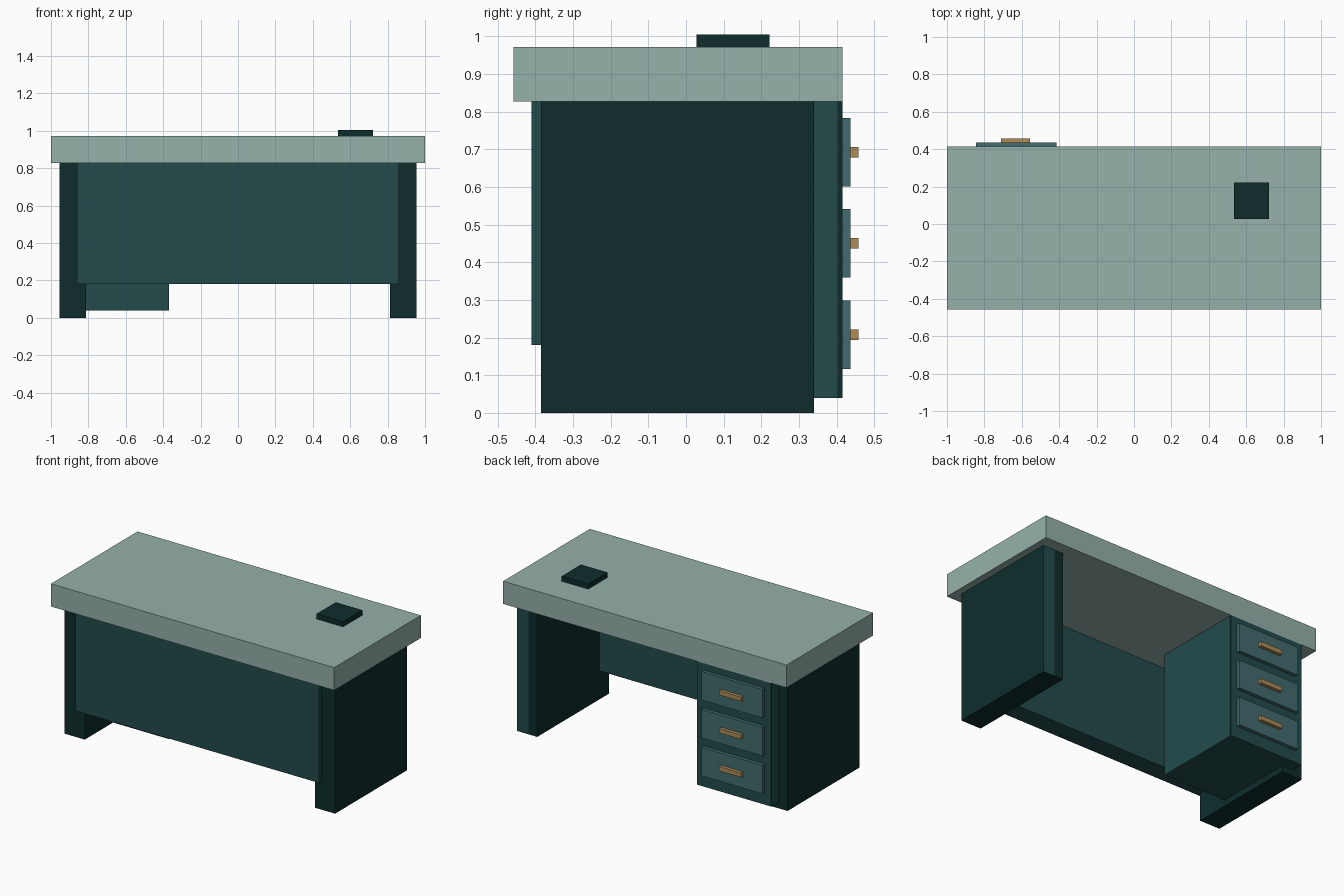
import bpy, bmesh

if "Cube" in bpy.data.objects:
    bpy.data.objects.remove(bpy.data.objects["Cube"])


def linear(c):
    c /= 255
    return c / 12.92 if c <= 0.04045 else ((c + 0.055) / 1.055) ** 2.4


def material(name, r, g, b):
    m = bpy.data.materials.new(name)
    m.diffuse_color = (linear(r), linear(g), linear(b), 1)
    m.use_nodes = True
    m.node_tree.nodes["Principled BSDF"].inputs["Base Color"].default_value = m.diffuse_color
    return m


PALE = material("pale sage", 150, 177, 170)
DARK = material("dark green", 14, 44, 44)
TEAL = material("deep teal", 35, 75, 75)
DRAWER = material("mid teal", 66, 108, 110)
BRASS = material("brass", 173, 139, 87)


def box(name, x, y, z, *mats, cut=None, rule=None):
    """Box from (min, max) ranges; cut = (point, normal) adds an edge loop,
    rule(face) chooses the material index."""
    bm = bmesh.new()
    bmesh.ops.create_cube(bm, size=1)
    for v in bm.verts:
        for i, (lo, hi) in enumerate((x, y, z)):
            v.co[i] = hi if v.co[i] > 0 else lo
    if cut:
        bmesh.ops.bisect_plane(bm, geom=bm.verts[:] + bm.edges[:] + bm.faces[:],
                               plane_co=cut[0], plane_no=cut[1])
    bm.normal_update()
    if rule:
        for f in bm.faces:
            f.material_index = rule(f)
    me = bpy.data.meshes.new(name)
    bm.to_mesh(me)
    bm.free()
    for m in mats:
        me.materials.append(m)
    ob = bpy.data.objects.new(name, me)
    bpy.context.collection.objects.link(ob)
    return ob


# Desktop slab
box("desktop", (-1, 1), (-0.458, 0.415), (0.827, 0.972), PALE)

# Side supports; one has a teal strip on its rear edge
box("left_support", (-0.955, -0.812), (-0.385, 0.34), (0, 0.827), DARK)
box("right_support", (0.812, 0.955), (-0.385, 0.34), (0, 0.827), DARK, TEAL,
    cut=((0.875, 0, 0), (1, 0, 0)),
    rule=lambda f: int(f.normal.y > 0.9 and f.calc_center_median().x > 0.875))

# Front modesty panel
box("modesty_panel", (-0.86, 0.86), (-0.41, -0.29), (0.18, 0.827), TEAL)

# Drawer pedestal with dark edging along the sides of its face
box("pedestal", (-0.89, -0.37), (-0.17, 0.415), (0.04, 0.827), TEAL, DARK,
    cut=((0, 0.402, 0), (0, 1, 0)),
    rule=lambda f: int(abs(f.normal.x) > 0.9 and f.calc_center_median().y > 0.402))

# Drawers and handles
for i, z in enumerate((0.208, 0.45, 0.692)):
    box(f"drawer_{i + 1}", (-0.845, -0.415), (0.415, 0.437), (z - 0.091, z + 0.091), DRAWER)
    box(f"handle_{i + 1}", (-0.71, -0.555), (0.437, 0.458), (z - 0.014, z + 0.014), BRASS)

# Small block on the desktop
box("desk_block", (0.535, 0.722), (0.028, 0.222), (0.972, 1.005), DARK)
